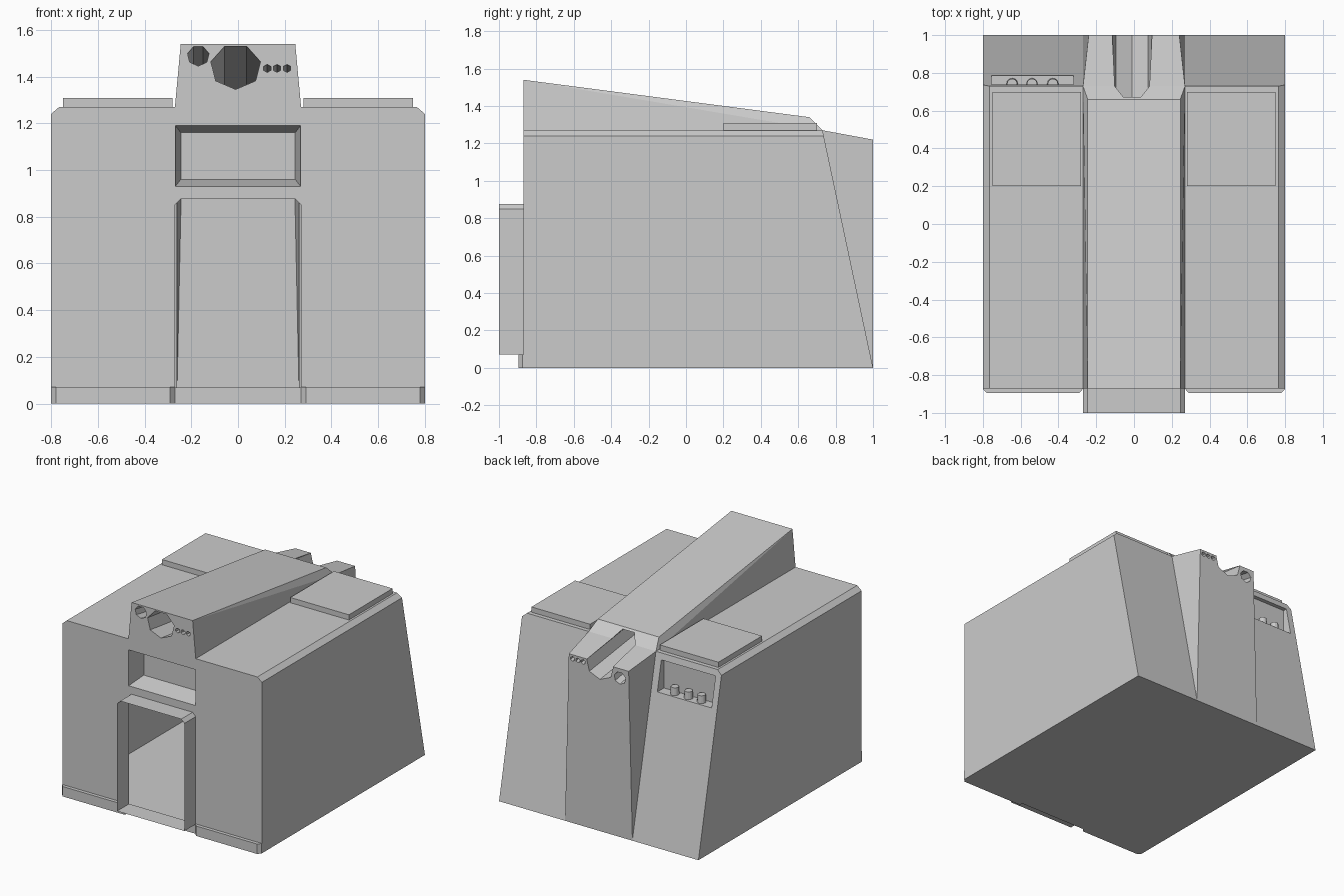
import bpy, bmesh, math
from mathutils import Vector

if "Cube" in bpy.data.objects:
    bpy.data.objects.remove(bpy.data.objects["Cube"], do_unlink=True)

grey = bpy.data.materials.new("plain_grey")
grey.use_nodes = True
grey.diffuse_color = (0.6, 0.6, 0.6, 1)
grey.node_tree.nodes["Principled BSDF"].inputs["Base Color"].default_value = (0.6, 0.6, 0.6, 1)


def add(name, bm):
    bmesh.ops.recalc_face_normals(bm, faces=bm.faces)
    mesh = bpy.data.meshes.new(name)
    bm.to_mesh(mesh)
    bm.free()
    mesh.materials.append(grey)
    ob = bpy.data.objects.new(name, mesh)
    bpy.context.collection.objects.link(ob)
    return ob


def hull(name, points):
    """Convex solid around the points."""
    bm = bmesh.new()
    verts = [bm.verts.new(p) for p in points]
    bmesh.ops.convex_hull(bm, input=verts)
    loose = [v for v in bm.verts if not v.link_faces]
    bmesh.ops.delete(bm, geom=loose, context='VERTS')
    bmesh.ops.dissolve_limit(bm, angle_limit=0.002, verts=bm.verts, edges=bm.edges)
    return add(name, bm)


def both(points):
    """Points plus their mirror images across x = 0."""
    return [Vector((s * x, y, z)) for x, y, z in points for s in (1, -1)]


def box(name, x0, x1, y0, y1, z0, z1):
    return hull(name, [(x, y, z) for x in (x0, x1) for y in (y0, y1) for z in (z0, z1)])


def tunnel(name, x, z, rx, rz, sides, slope):
    """Bore running front to back, dropping towards the back."""
    pts = []
    for y in (-1.0, 1.2):
        for i in range(sides):
            a = 2 * math.pi * i / sides - math.pi / 2
            pts.append((x + rx * math.cos(a), y, z + rz * math.sin(a) - slope * (y + 0.87)))
    return hull(name, pts)


def back_y(z):
    return 1 - 0.2126 * z


def combine(base, steps):
    """Apply boolean steps and remove the tools."""
    for op, tool in steps:
        mod = base.modifiers.new("cut", 'BOOLEAN')
        mod.operation, mod.object, mod.solver = op, tool, 'EXACT'
    deps = bpy.context.evaluated_depsgraph_get()
    mesh = bpy.data.meshes.new_from_object(base.evaluated_get(deps))
    base.modifiers.clear()
    base.data = mesh
    for _, tool in steps:
        bpy.data.objects.remove(tool, do_unlink=True)


# Main body with chamfered shoulders and a leaning back
section = [(0.8, 0), (0.8, 1.24), (0.765, 1.27)]
body = hull("body", both([(x, y, z) for x, z in section for y in (-0.87, back_y(z))]))

# Sloping ridge on top and wedge on the back
ridge = hull("ridge", both([(0.27, -0.87, 1.27), (0.245, -0.87, 1.54), (0.245, 0.66, 1.34),
                            (0.27, 0.73, 1.27), (0.27, -0.8, 1.2), (0.27, 0.6, 1.2)]))
wedge = hull("wedge", both([(0.27, 0.73, 1.27), (0.24, 1, 1.22), (0.27, 1, 0), (0.27, 0.5, 0.6)]))

# Hollow interior seen through the doorway
room = hull("room", both([(0.794, y, z) for z in (0.006, 0.9) for y in (-0.862, back_y(z) - 0.006)]))
room_back = hull("room_back", both([(0.262, 0.993, 0.006), (0.243, 0.993, 0.9),
                                    (0.262, 0.79, 0.9), (0.262, 0.79, 0.006)]))

# Doorway, window niche and rear control niche
door = [(0.27, 0.07), (0.27, 0.85), (0.245, 0.875)]
doorway = hull("doorway", both([(x, y, z) for x, z in door for y in (-0.95, -0.8)]))
niche = hull("niche", both([(x, y, z) for x, y, z0, z1 in
                            [(0.268, -0.9, 0.93, 1.19), (0.268, -0.87, 0.93, 1.19),
                             (0.245, -0.73, 0.96, 1.16)] for z in (z0, z1)]))
rear_niche = box("rear_niche", -0.755, -0.32, 0.71, 1.1, 1.01, 1.225)

# Bores through the ridge
bores = [tunnel("main_bore", -0.01, 1.442, 0.109, 0.097, 7, 0.131),
         tunnel("side_bore", -0.17, 1.489, 0.047, 0.044, 7, 0.18)]
bores += [tunnel("small_bore", x, 1.435, 0.018, 0.017, 6, 0.131) for x in (0.125, 0.167, 0.21)]

combine(body, [('UNION', ridge), ('UNION', wedge)] +
        [('DIFFERENCE', t) for t in [room, room_back, doorway, niche, rear_niche] + bores])

# Thin door surround standing out from the front
bm = bmesh.new()
loop = door + [(-x, z) for x, z in reversed(door)]
front = [bm.verts.new((x, -1.0, z)) for x, z in loop]
rear = [bm.verts.new((x, -0.866, z)) for x, z in loop]
for i in range(len(loop)):
    j = (i + 1) % len(loop)
    bm.faces.new((front[i], front[j], rear[j], rear[i]))
add("door_surround", bm)

# Skirting strips and roof panels on each side
for side, s in (("left", 1), ("right", -1)):
    pts = [(s * x, y, z) for z in (0, 0.072) for x, y in
           [(0.27, -0.868), (0.27, -0.873), (0.29, -0.895), (0.78, -0.895), (0.8, -0.873), (0.8, -0.868)]]
    hull(side + "_skirting", pts)
    box(side + "_roof_panel", s * 0.28, s * 0.75, 0.2, 0.7, 1.265, 1.308)

# Control knobs in the rear niche
for i, x in enumerate((-0.645, -0.54, -0.43)):
    bm = bmesh.new()
    bmesh.ops.create_cone(bm, cap_ends=True, segments=12, radius1=0.03, radius2=0.027, depth=0.055)
    bmesh.ops.translate(bm, verts=bm.verts, vec=(x, 0.742, 1.037))
    add("knob_%d" % (i + 1), bm)
